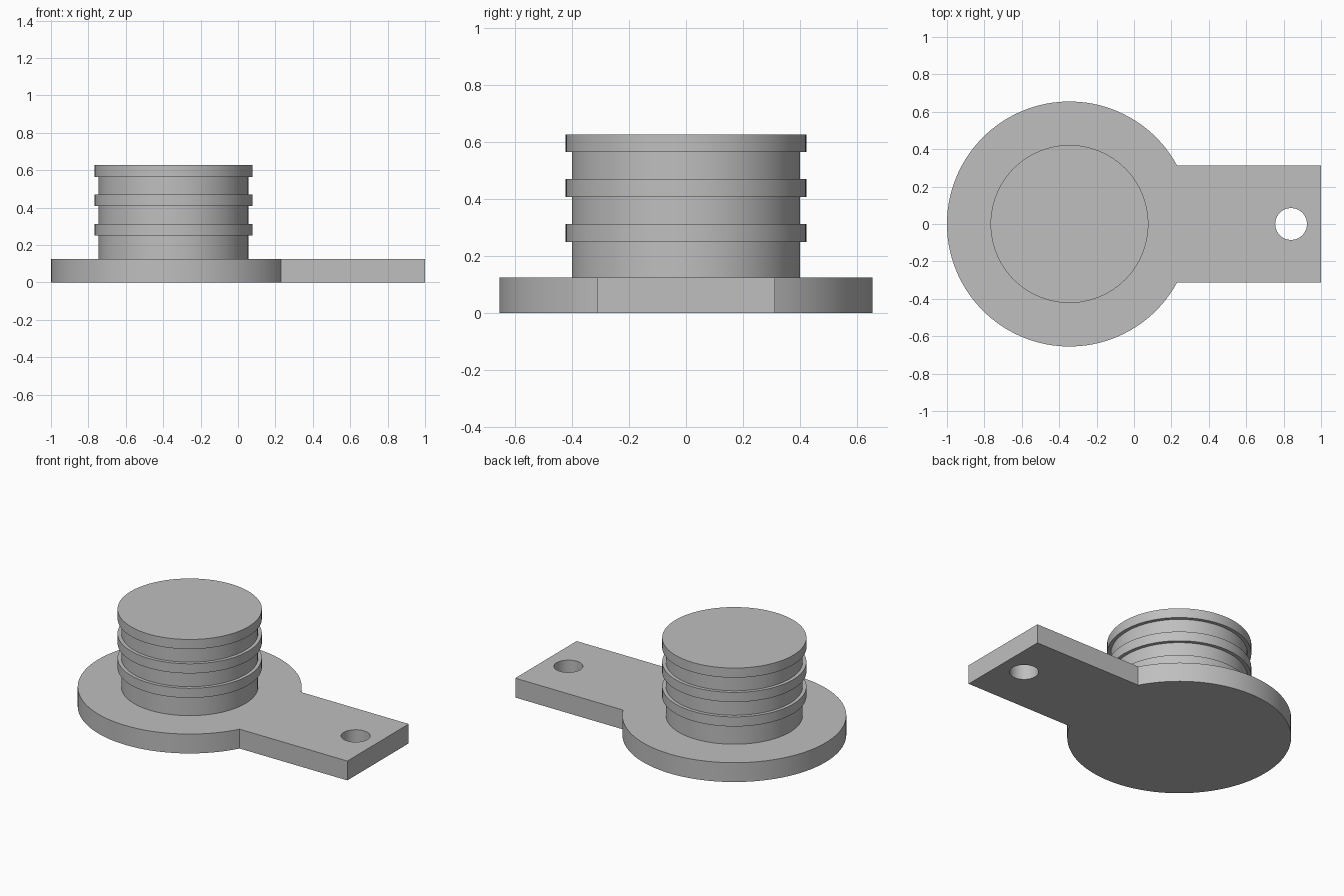
import bpy, bmesh, math

if "Cube" in bpy.data.objects:
    bpy.data.objects.remove(bpy.data.objects["Cube"], do_unlink=True)

CX, BASE_R, BASE_H = -0.345, 0.655, 0.125
TAB_HALF, TAB_END = 0.313, 1.0
STEM_R, RING_R, RING_H = 0.40, 0.422, 0.062
RING_BOTTOMS = (0.25, 0.408, 0.565)
SEGMENTS = 96

grey = bpy.data.materials.new("plain_grey")
grey.use_nodes = True
colour = (0.52, 0.52, 0.52, 1)
grey.diffuse_color = colour
grey.node_tree.nodes["Principled BSDF"].inputs["Base Color"].default_value = colour


def make_object(name, bm):
    bmesh.ops.recalc_face_normals(bm, faces=bm.faces[:])
    mesh = bpy.data.meshes.new(name)
    bm.to_mesh(mesh)
    bm.free()
    mesh.materials.append(grey)
    obj = bpy.data.objects.new(name, mesh)
    bpy.context.collection.objects.link(obj)
    return obj


def select_only(obj):
    bpy.ops.object.select_all(action='DESELECT')
    obj.select_set(True)
    bpy.context.view_layer.objects.active = obj


def extrude_outline(name, points, bottom, top):
    bm = bmesh.new()
    face = bm.faces.new([bm.verts.new((x, y, bottom)) for x, y in points])
    result = bmesh.ops.extrude_face_region(bm, geom=[face], use_keep_orig=True)
    verts = [v for v in result["geom"] if isinstance(v, bmesh.types.BMVert)]
    bmesh.ops.translate(bm, verts=verts, vec=(0, 0, top - bottom))
    return make_object(name, bm)


def arc(cx, radius, start, end, steps):
    angles = [start + (end - start) * i / steps for i in range(steps + 1)]
    return [(cx + radius * math.cos(a), radius * math.sin(a)) for a in angles]


# Base plate: round flange joined to a straight tab
join = math.asin(TAB_HALF / BASE_R)
outline = arc(CX, BASE_R, join, 2 * math.pi - join, SEGMENTS)
outline += [(TAB_END, -TAB_HALF), (TAB_END, TAB_HALF)]
base = extrude_outline("base_plate", outline, 0, BASE_H)

# Round hole through the tab
hole = arc(0.84, 0.085, 0, 2 * math.pi, 48)[:-1]
cutter = extrude_outline("hole_cutter", hole, -0.1, BASE_H + 0.1)
cutter.hide_render = True
cut = base.modifiers.new("tab_hole", 'BOOLEAN')
cut.operation, cut.solver, cut.object = 'DIFFERENCE', 'EXACT', cutter
select_only(base)
bpy.ops.object.modifier_apply(modifier=cut.name)
bpy.data.objects.remove(cutter, do_unlink=True)

# Ribbed plug: stepped profile turned around the flange axis
profile = [(0, BASE_H), (STEM_R, BASE_H)]
for z in RING_BOTTOMS:
    profile += [(STEM_R, z), (RING_R, z), (RING_R, z + RING_H), (STEM_R, z + RING_H)]
profile[-1] = (0, RING_BOTTOMS[-1] + RING_H)
bm = bmesh.new()
verts = [bm.verts.new((CX + r, 0, z)) for r, z in profile]
edges = [bm.edges.new(pair) for pair in zip(verts, verts[1:])]
bmesh.ops.spin(bm, geom=verts + edges, cent=(CX, 0, 0), axis=(0, 0, 1),
               angle=2 * math.pi, steps=SEGMENTS, use_merge=True)
bmesh.ops.remove_doubles(bm, verts=bm.verts[:], dist=0.0001)
plug = make_object("ribbed_plug", bm)

for obj in (base, plug):
    select_only(obj)
    bpy.ops.object.shade_smooth_by_angle(angle=math.radians(30))
